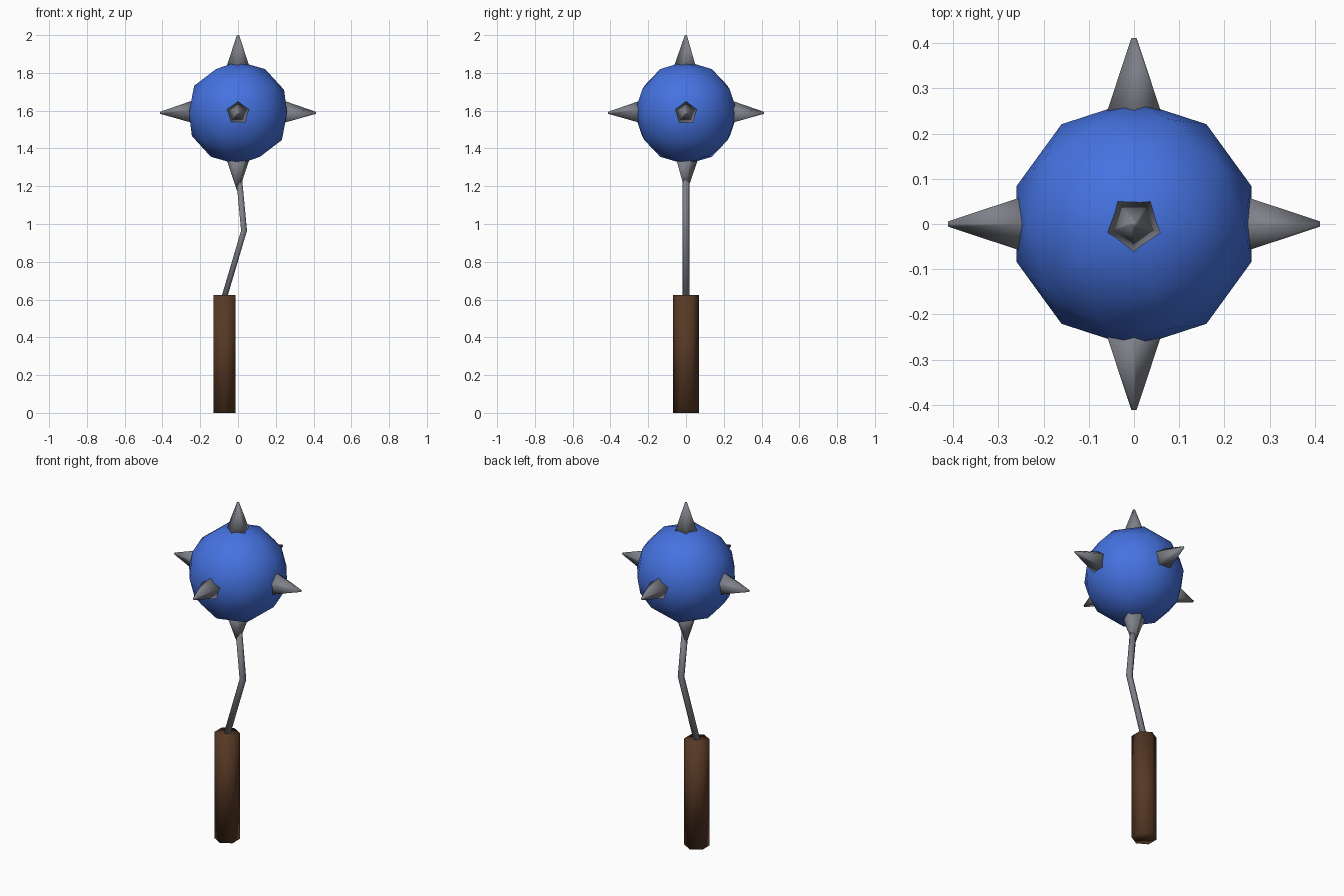
import bpy, bmesh
from math import sin, cos, tau
from mathutils import Matrix, Vector

if "Cube" in bpy.data.objects:
    bpy.data.objects.remove(bpy.data.objects["Cube"])

CENTRE = Vector((0, 0, 1.588))


def material(name, rgb):
    mat = bpy.data.materials.new(name)
    mat.use_nodes = True
    mat.diffuse_color = (*rgb, 1)
    mat.node_tree.nodes["Principled BSDF"].inputs["Base Color"].default_value = (*rgb, 1)
    return mat


def finish(name, bm, mat):
    """Turn a bmesh into a smooth shaded object."""
    bmesh.ops.recalc_face_normals(bm, faces=bm.faces[:])
    for face in bm.faces:
        face.smooth = True
    mesh = bpy.data.meshes.new(name)
    bm.to_mesh(mesh)
    bm.free()
    mesh.materials.append(mat)
    obj = bpy.data.objects.new(name, mesh)
    bpy.context.collection.objects.link(obj)
    return obj


def loft(name, stations, sides, mat, matrix=Matrix()):
    """Skin polygon rings given as (x, z, radius); first corner points to +y."""
    bm = bmesh.new()
    rings = []
    for x, z, r in stations:
        angles = [tau * i / sides for i in range(sides)]
        rings.append([bm.verts.new((x + r * sin(a), r * cos(a), z)) for a in angles])
    for low, high in zip(rings, rings[1:]):
        for i in range(sides):
            j = (i + 1) % sides
            bm.faces.new((low[i], low[j], high[j], high[i]))
    bm.faces.new(rings[0])
    bm.faces.new(rings[-1])
    bmesh.ops.transform(bm, matrix=matrix, verts=bm.verts[:])
    return finish(name, bm, mat)


blue = material("blue", (0.06, 0.17, 0.75))
steel = material("steel grey", (0.21, 0.22, 0.25))
wood = material("dark brown wood", (0.095, 0.04, 0.018))

# Ball
bm = bmesh.new()
bmesh.ops.create_icosphere(bm, subdivisions=2, radius=0.273,
                           matrix=Matrix.Translation(CENTRE))
finish("ball", bm, blue)

# Spikes: outward axis and the direction of the pentagon's corner
spikes = {
    "top": ((0, 0, 1), (0, -1, 0)),
    "bottom": ((0, 0, -1), (0, 1, 0)),
    "front": ((0, -1, 0), (0, 0, 1)),
    "back": ((0, 1, 0), (0, 0, 1)),
    "left": ((1, 0, 0), (0, 0, 1)),
    "right": ((-1, 0, 0), (0, 0, 1)),
}
for side, (axis, corner) in spikes.items():
    axis, corner = Vector(axis), Vector(corner)
    frame = Matrix((corner.cross(axis), corner, axis)).transposed().to_4x4()
    loft(side + "_spike", [(0, 0.225, 0.071), (0, 0.412, 0.006)], 5, steel,
         Matrix.Translation(CENTRE) @ frame)

# Bent rod
loft("rod", [(-0.085, 0.57, 0.018), (0.032, 0.965, 0.018), (0.006, 1.24, 0.018)], 6, steel)

# Handle
loft("handle", [(-0.071, 0, 0.068), (-0.071, 0.625, 0.068)], 6, wood)
